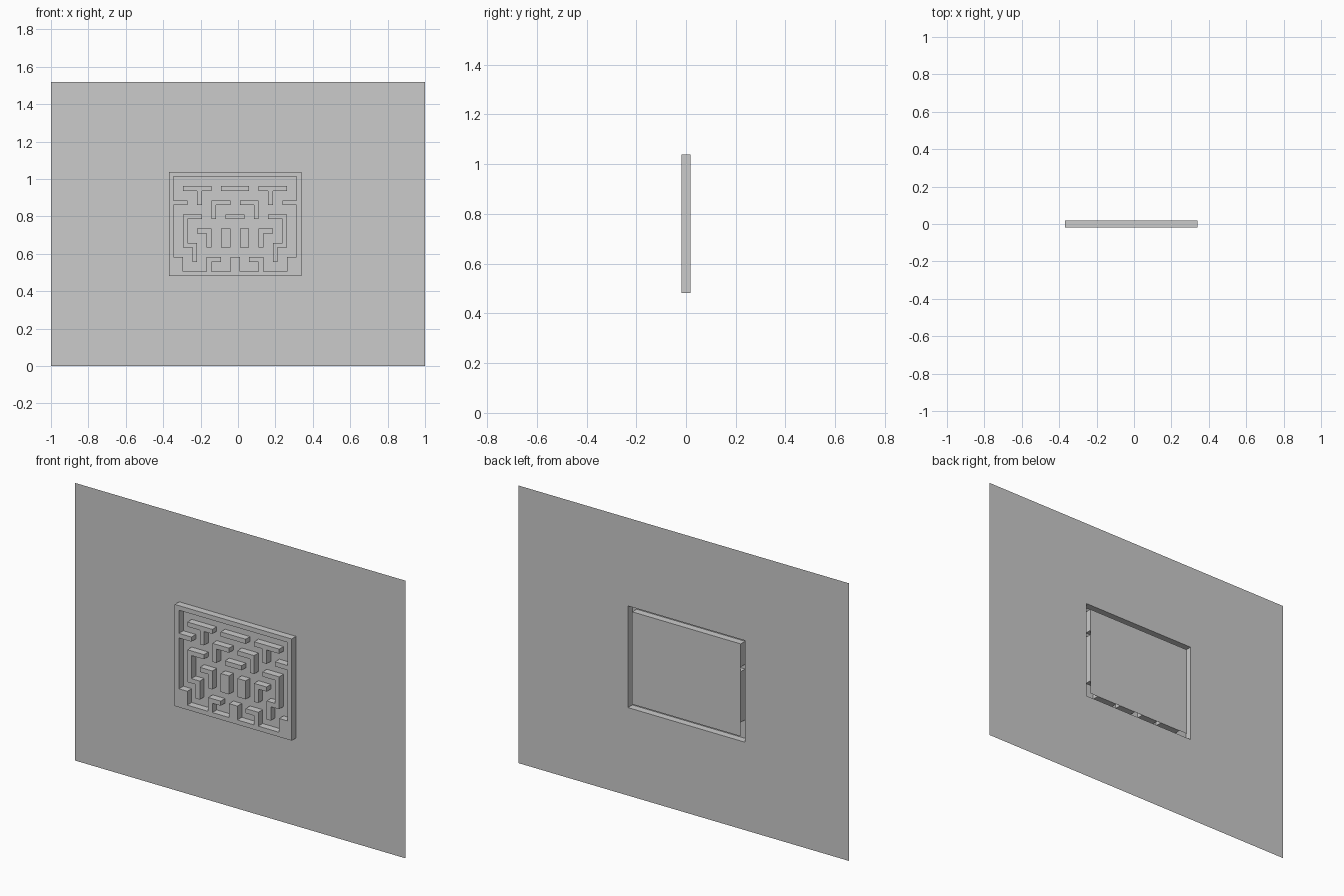
import bpy, bmesh

if "Cube" in bpy.data.objects:
    bpy.data.objects.remove(bpy.data.objects["Cube"])

COLS, ROWS = 28, 22            # frame size in grid cells
CELL = 0.0253
X0, Z1 = -0.37, 1.038          # top-left corner of the frame
FRONT, BACK = -0.019, 0.019
HEIGHT = 1.52


def gx(c):
    return X0 + c * CELL


def gz(r):
    return Z1 - r * CELL


def finish(name, bm):
    bmesh.ops.dissolve_limit(bm, angle_limit=0.01, verts=bm.verts[:], edges=bm.edges[:])
    me = bpy.data.meshes.new(name)
    bm.to_mesh(me)
    bm.free()
    ob = bpy.data.objects.new(name, me)
    bpy.context.collection.objects.link(ob)
    return ob


def sheet(name, rects):
    """Flat panel at the back plane made of (x0, z0, x1, z1) rectangles."""
    bm = bmesh.new()
    for x0, z0, x1, z1 in rects:
        bm.faces.new([bm.verts.new((x, BACK, z)) for x, z in
                      ((x0, z0), (x1, z0), (x1, z1), (x0, z1))])
    return finish(name, bm)


def walls(name, rects):
    """Raised shape with an open back: union of (col0, row0, col1, row1) cells."""
    cells = {(c, r) for c0, r0, c1, r1 in rects
             for c in range(c0, c1) for r in range(r0, r1)}
    bm = bmesh.new()
    cache = {}

    def v(c, r, y):
        if (c, r, y) not in cache:
            cache[c, r, y] = bm.verts.new((gx(c), y, gz(r)))
        return cache[c, r, y]

    for c, r in sorted(cells):
        ring = [(c, r + 1), (c + 1, r + 1), (c + 1, r), (c, r)]
        bm.faces.new([v(*p, FRONT) for p in ring])
        sides = [(c, r + 1), (c + 1, r), (c, r - 1), (c - 1, r)]
        for i, other in enumerate(sides):
            if other not in cells:
                a, b = ring[i], ring[(i + 1) % 4]
                bm.faces.new([v(*b, FRONT), v(*a, FRONT), v(*a, BACK), v(*b, BACK)])
    return finish(name, bm)


def mirrored(rects):
    return [(COLS - c1, r0, COLS - c0, r1) for c0, r0, c1, r1 in rects]


# Backing board with an opening behind the frame, and the floor inside it
xl, xr, zb, zt = gx(0), gx(COLS), gz(ROWS), gz(0)
sheet("backing_board", [(-1, 0, xl, HEIGHT), (xr, 0, 1, HEIGHT),
                        (xl, 0, xr, zb), (xl, zt, xr, HEIGHT)])
sheet("maze_floor", [(gx(1), gz(ROWS - 1), gx(COLS - 1), gz(1))])

# Outer frame with the stubs attached to it
side_stubs = [(1, 6, 4, 7), (1, 18, 3, 21), (8, 18, 9, 21), (8, 18, 11, 19)]
walls("maze_frame", [(0, 0, COLS, 1), (0, ROWS - 1, COLS, ROWS),
                     (0, 0, 1, ROWS), (COLS - 1, 0, COLS, ROWS),
                     (13, 18, 15, 21)] + side_stubs + mirrored(side_stubs))

# Free-standing walls, mirrored left to right
pairs = {
    "tee_wall": [(3, 3, 9, 4), (6, 4, 7, 7)],
    "upper_corner_wall": [(9, 6, 13, 7), (9, 7, 10, 10)],
    "hook_wall": [(3, 9, 7, 10), (3, 9, 4, 16), (3, 15, 6, 16), (5, 15, 6, 19)],
    "lower_corner_wall": [(6, 12, 9, 13), (8, 12, 9, 16)],
    "block_wall": [(11, 12, 13, 16)],
}
for name, rects in pairs.items():
    walls(name + "_left", rects)
    walls(name + "_right", mirrored(rects))

# Centre walls
walls("top_bar_wall", [(11, 3, 17, 4)])
walls("middle_bar_wall", [(12, 9, 16, 10)])
